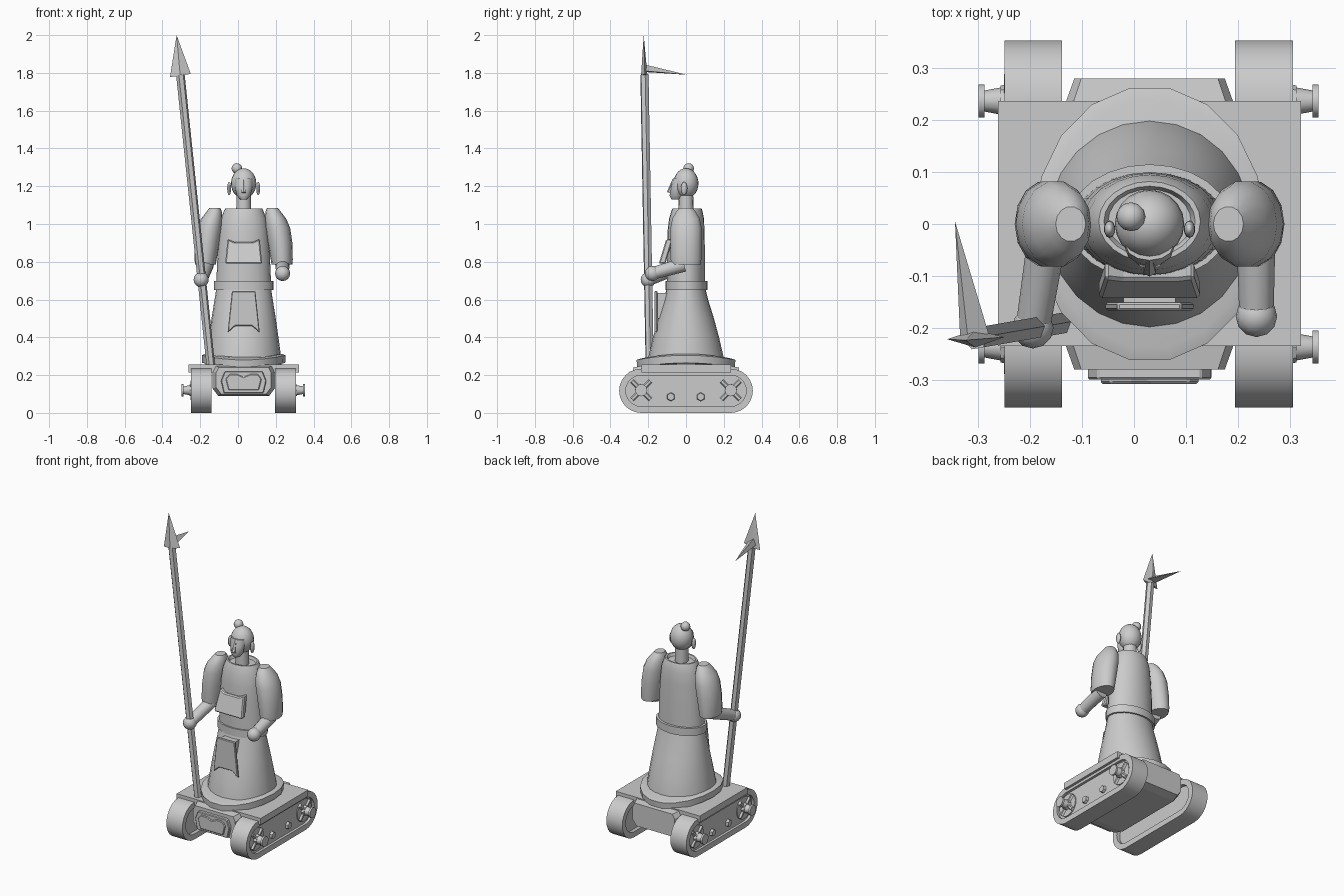
import bpy, bmesh, math
from mathutils import Vector, Matrix

cube = bpy.data.objects.get("Cube")
if cube:
    bpy.data.objects.remove(cube, do_unlink=True)

CX = 0.03  # symmetry plane of figure and vehicle
grey = bpy.data.materials.new("light_grey")
grey.use_nodes = True
grey.diffuse_color = (0.6, 0.6, 0.6, 1)
grey.node_tree.nodes["Principled BSDF"].inputs["Base Color"].default_value = (0.6, 0.6, 0.6, 1)


def finish(name, bm, smooth=None):
    bmesh.ops.recalc_face_normals(bm, faces=bm.faces)
    me = bpy.data.meshes.new(name)
    bm.to_mesh(me)
    bm.free()
    ob = bpy.data.objects.new(name, me)
    bpy.context.collection.objects.link(ob)
    me.materials.append(grey)
    if smooth:
        bpy.ops.object.select_all(action='DESELECT')
        ob.select_set(True)
        bpy.context.view_layer.objects.active = ob
        bpy.ops.object.shade_smooth_by_angle(angle=math.radians(smooth))
    return ob


def skin(name, rings, smooth=None, caps=True):
    """Bridge equal-length rings of points into a closed body."""
    bm = bmesh.new()
    loops = [[bm.verts.new(p) for p in ring] for ring in rings]
    n = len(loops[0])
    for a, b in zip(loops, loops[1:]):
        for i in range(n):
            j = (i + 1) % n
            bm.faces.new((a[i], a[j], b[j], b[i]))
    if caps:
        bm.faces.new(loops[0])
        bm.faces.new(loops[-1])
    return finish(name, bm, smooth)


def loft(name, sections, n=20, smooth=40, saddle=0):
    """Stacked ellipses given as (cx, cy, z, rx, ry)."""
    rings = []
    for cx, cy, z, rx, ry in sections:
        angles = [math.tau * i / n for i in range(n)]
        rings.append([(cx + rx * math.cos(a), cy + ry * math.sin(a),
                       z + saddle * math.cos(a) ** 2) for a in angles])
    return skin(name, rings, smooth)


def rod(name, p, q, r1, r2, n=12, smooth=40):
    p, q = Vector(p), Vector(q)
    rot = (q - p).to_track_quat('Z', 'Y').to_matrix().to_4x4()
    bm = bmesh.new()
    bmesh.ops.create_cone(bm, cap_ends=True, segments=n, radius1=r1, radius2=r2,
                          depth=(q - p).length,
                          matrix=Matrix.Translation((p + q) / 2) @ rot)
    return finish(name, bm, smooth)


def ball(name, c, r, u=16, v=10):
    bm = bmesh.new()
    bmesh.ops.create_uvsphere(bm, u_segments=u, v_segments=v, radius=1,
                              matrix=Matrix.Translation(c) @ Matrix.Diagonal((*r, 1)))
    return finish(name, bm, 50)


def box(name, lo, hi):
    lo, hi = Vector(lo), Vector(hi)
    bm = bmesh.new()
    bmesh.ops.create_cube(bm, size=1, matrix=Matrix.Translation((lo + hi) / 2)
                          @ Matrix.Diagonal((*(hi - lo), 1)))
    return finish(name, bm)


def plate(name, outline, y_at, depth, bevel=0.004):
    """Front-facing plate from an x, z outline; y_at(z) gives its front face."""
    rings = [[(CX + x, y_at(z) + d, z) for x, z in outline] for d in (0, depth)]
    ob = skin(name, rings)
    mod = ob.modifiers.new("soft_edge", 'BEVEL')
    mod.width = bevel
    mod.segments = 1
    return ob


def stadium(x, inset):
    """Track side outline, shrunk by inset."""
    r, half, pts = 0.117 - inset, 0.237, []
    for side, start in ((1, -90), (-1, 90)):
        for i in range(13):
            a = math.radians(start + 15 * i)
            pts.append((x, side * half + r * math.cos(a), 0.117 + r * math.sin(a)))
    return pts


# Tracks, wheels and axles
for side, s in (("left", 1), ("right", -1)):
    def X(d):
        return CX - 0.002 + s * d
    skin(side + "_track_belt", [stadium(X(0.167), 0), stadium(X(0.278), 0),
         stadium(X(0.278), 0.035), stadium(X(0.167), 0.035), stadium(X(0.167), 0)],
         30, caps=False)
    skin(side + "_track_panel", [stadium(X(0.19), 0.034), stadium(X(0.262), 0.034)], 30)
    for end, y in (("front", -0.237), ("rear", 0.237)):
        tag = side + "_" + end
        rod(tag + "_wheel", (X(0.26), y, 0.12), (X(0.268), y, 0.12), 0.07, 0.07, 20)
        rod(tag + "_hub", (X(0.26), y, 0.12), (X(0.285), y, 0.12), 0.034, 0.03, 8)
        rod(tag + "_axle", (X(0.28), y, 0.12), (X(0.318), y, 0.12), 0.027, 0.02)
        rod(tag + "_axle_cap", (X(0.316), y, 0.12), (X(0.328), y, 0.12), 0.032, 0.032)
        for k in range(4):
            a = math.radians(45 + 90 * k)
            dy, dz = math.cos(a), math.sin(a)
            rod(tag + "_spoke", (X(0.268), y + 0.02 * dy, 0.12 + 0.02 * dz),
                (X(0.268), y + 0.068 * dy, 0.12 + 0.068 * dz), 0.012, 0.012, 6)
    for y in (-0.08, 0.078):
        rod(side + "_track_bolt", (X(0.26), y, 0.085), (X(0.278), y, 0.085), 0.024, 0.02, 6, None)

# Hull, deck and front panel
box("deck", (CX - 0.292, -0.235, 0.215), (CX + 0.292, 0.237, 0.255))
hull = [(-0.165, 0.22), (-0.15, 0.25), (0.15, 0.25), (0.165, 0.22),
        (0.165, 0.13), (0.135, 0.09), (-0.135, 0.09), (-0.165, 0.13)]
skin("hull", [[(CX + k * x, y, 0.17 + k * (z - 0.17)) for x, z in hull]
              for y, k in ((-0.28, 0.88), (-0.225, 1), (0.225, 1), (0.28, 0.88))])
nose = [(-0.12, 0.17), (-0.1, 0.22), (0.1, 0.22), (0.12, 0.17), (0.105, 0.105), (-0.105, 0.105)]
plate("hull_front_panel", nose, lambda z: -0.3, 0.03)
crest = [(-0.095, 0.18), (-0.075, 0.205), (-0.035, 0.205), (0, 0.19), (0.035, 0.205),
         (0.075, 0.205), (0.095, 0.18), (0.08, 0.12), (-0.08, 0.12)]
plate("hull_crest", crest, lambda z: -0.308, 0.02)

# Robe
loft("robe_hem", [(CX, 0, 0.24, 0.22, 0.262), (CX, 0, 0.28, 0.222, 0.266),
                  (CX, 0, 0.288, 0.2, 0.24)], 18, 30, 0.025)
loft("skirt", [(CX, 0, 0.25, 0.202, 0.203), (CX, 0, 0.3, 0.198, 0.198),
               (CX, 0, 0.4, 0.184, 0.175), (CX, 0, 0.5, 0.17, 0.148),
               (CX, 0, 0.6, 0.154, 0.117), (CX, 0, 0.67, 0.143, 0.1)], 24)
loft("belt", [(CX, 0.003, 0.65, 0.157, 0.112), (CX, 0.003, 0.698, 0.157, 0.112)], 24)
loft("torso", [(CX, 0, 0.69, 0.145, 0.1), (CX, 0, 0.85, 0.138, 0.1),
               (CX, 0, 0.96, 0.13, 0.098), (CX, 0.003, 1.03, 0.12, 0.092),
               (CX, 0.005, 1.07, 0.104, 0.082), (CX, 0.005, 1.082, 0.098, 0.077),
               (CX, 0.005, 1.082, 0.088, 0.068), (CX, 0.005, 1.065, 0.08, 0.062)], 24)

# Chest plate and apron
chest = [(-0.085, 0.92), (-0.05, 0.905), (0.05, 0.905), (0.085, 0.92),
         (0.098, 0.79), (-0.098, 0.79)]
plate("chest_plate", chest, lambda z: -0.105 - 0.3 * (0.92 - z), 0.035, 0.006)
apron = [(-0.062, 0.645), (0.062, 0.645), (0.085, 0.425), (0.045, 0.46),
         (-0.045, 0.46), (-0.085, 0.425)]
plate("apron", apron, lambda z: -0.167, 0.016)
box("apron_mount", (CX - 0.05, -0.155, 0.5), (CX + 0.05, -0.09, 0.635))

# Head
loft("neck", [(CX, 0, 1.04, 0.04, 0.04), (CX, 0, 1.17, 0.038, 0.038)], 16)
ball("head", (CX, 0, 1.215), (0.067, 0.066, 0.08), 20, 14)
ball("hair_bun", (-0.006, 0.014, 1.294), (0.028, 0.028, 0.028), 12, 8)
loft("face", [(CX, -0.052, 1.13, 0.018, 0.025), (CX, -0.052, 1.15, 0.036, 0.035),
              (CX, -0.048, 1.2, 0.047, 0.032), (CX, -0.042, 1.24, 0.046, 0.028)], 12)
rod("nose", (CX, -0.088, 1.165), (CX, -0.066, 1.235), 0.014, 0.006, 6)
for side, s in (("left", 1), ("right", -1)):
    ball(side + "_ear", (CX + s * 0.077, -0.01, 1.188), (0.011, 0.017, 0.035), 10, 8)

# Sleeves
for side, s in (("left", 1), ("right", -1)):
    path = [(0.202, 0.785, 0.055, 0.08), (0.202, 0.81, 0.058, 0.083), (0.192, 0.9, 0.066, 0.084),
            (0.18, 0.98, 0.066, 0.084), (0.168, 1.03, 0.056, 0.074),
            (0.156, 1.066, 0.04, 0.052), (0.152, 1.085, 0.029, 0.034)]
    loft(side + "_sleeve", [(CX + s * d, 0, z, rx, ry) for d, z, rx, ry in path], 14)

# Forearms and hands
for side, elbow, hand in (("left", (0.235, -0.01, 0.785), (0.236, -0.178, 0.738)),
                          ("right", (-0.165, -0.01, 0.785), (-0.195, -0.2, 0.705))):
    rod(side + "_forearm", elbow, hand, 0.038, 0.033, 12)
    ball(side + "_hand", hand, (0.04, 0.04, 0.04), 12, 8)

# Spear
rod("spear_shaft", (-0.143, -0.192, 0.24), (-0.305, -0.22, 1.79), 0.023, 0.023, 6, None)
tip = Vector((-0.325, -0.224, 2.0))
base = [Vector(p) for p in ((-0.36, -0.222, 1.778), (-0.306, -0.238, 1.785),
                            (-0.25, -0.218, 1.795), (-0.306, -0.204, 1.785))]
bm = bmesh.new()
bmesh.ops.convex_hull(bm, input=[bm.verts.new(p) for p in base + [tip]])
finish("spear_head", bm)
bm = bmesh.new()
blade = ((-0.345, 0.005, 1.79), (-0.335, -0.222, 1.805), (-0.28, -0.212, 1.81), (-0.32, -0.222, 1.845))
bmesh.ops.convex_hull(bm, input=[bm.verts.new(p) for p in blade])
finish("spear_side_blade", bm)
